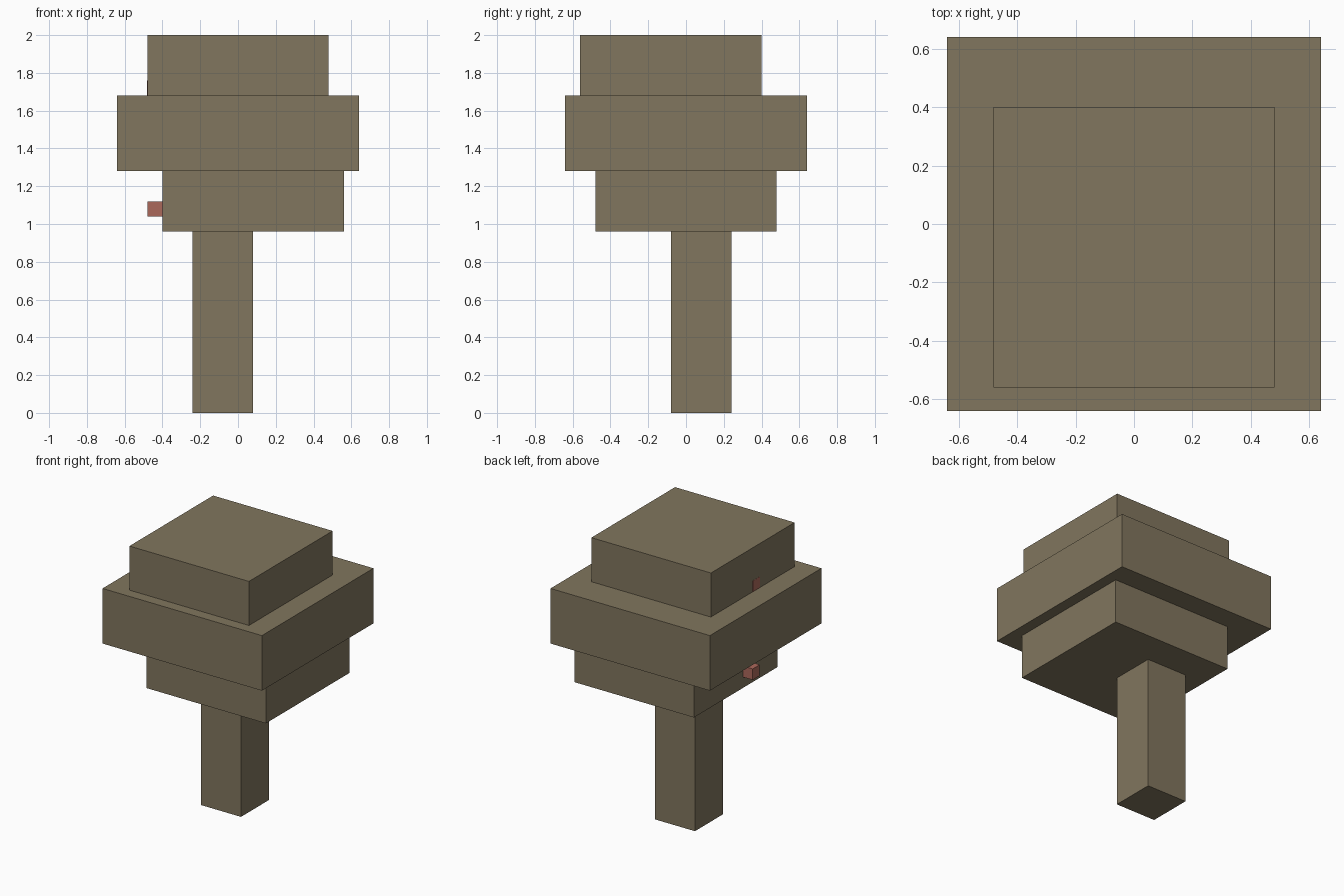
import bpy
import bmesh
from mathutils import Vector

default = bpy.data.objects.get("Cube")
if default:
    bpy.data.objects.remove(default, do_unlink=True)


def make_material(name, rgb):
    mat = bpy.data.materials.new(name)
    mat.use_nodes = True
    colour = (*rgb, 1.0)
    mat.diffuse_color = colour
    mat.node_tree.nodes["Principled BSDF"].inputs["Base Color"].default_value = colour
    return mat


def block(name, low, high, mat):
    """Flat-faced box between two opposite corners."""
    low, high = Vector(low), Vector(high)
    size, centre = high - low, (low + high) / 2
    bm = bmesh.new()
    bmesh.ops.create_cube(bm, size=1)
    bmesh.ops.scale(bm, vec=size, verts=bm.verts)
    mesh = bpy.data.meshes.new(name)
    bm.to_mesh(mesh)
    bm.free()
    mesh.materials.append(mat)
    obj = bpy.data.objects.new(name, mesh)
    obj.location = centre
    bpy.context.collection.objects.link(obj)
    return obj


olive = make_material("olive brown", (0.22, 0.181, 0.112))
red = make_material("dull red", (0.41, 0.14, 0.105))

# Trunk and the three stacked crown tiers
block("trunk", (-0.24, -0.08, 0), (0.08, 0.24, 0.96), olive)
block("lower_crown", (-0.40, -0.48, 0.96), (0.56, 0.48, 1.28), olive)
block("middle_crown", (-0.64, -0.64, 1.28), (0.64, 0.64, 1.68), olive)
block("upper_crown", (-0.48, -0.56, 1.68), (0.48, 0.40, 2.0), olive)

# Fruit: one stands out from the lower tier, one is set flush in the upper tier
block("lower_fruit", (-0.48, -0.16, 1.04), (-0.40, -0.08, 1.12), red)
block("upper_fruit", (-0.481, -0.16, 1.68), (-0.40, -0.08, 1.76), red)
